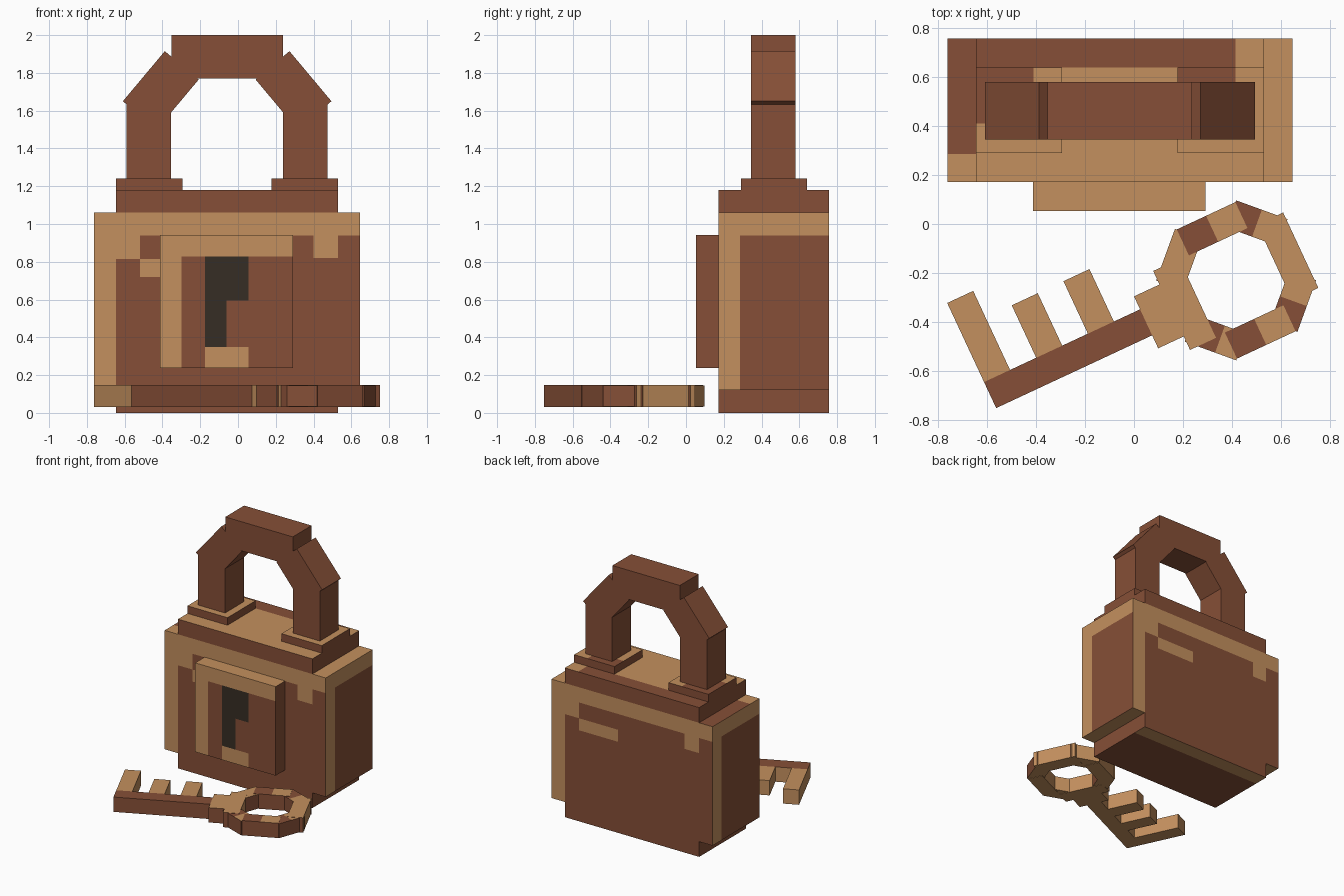
import bpy, bmesh, math
from mathutils import Matrix, Vector

if "Cube" in bpy.data.objects:
    bpy.data.objects.remove(bpy.data.objects["Cube"])

COLOURS = [("rust_brown", (0.238, 0.078, 0.038)),
           ("worn_tan", (0.552, 0.279, 0.112)),
           ("keyhole_dark", (0.037, 0.027, 0.018))]
BROWN, TAN, DARK = 0, 1, 2
MATS = []
for mat_name, rgb in COLOURS:
    m = bpy.data.materials.new(mat_name)
    m.diffuse_color = (*rgb, 1)
    m.use_nodes = True
    m.node_tree.nodes["Principled BSDF"].inputs["Base Color"].default_value = m.diffuse_color
    MATS.append(m)


def box(name, x, y, z, rule=None, cuts=((), (), ()), matrix=None):
    """Box from ranges, sliced at the cuts, each face coloured by rule(centre, normal)."""
    bm = bmesh.new()
    size = Matrix.Diagonal((x[1] - x[0], y[1] - y[0], z[1] - z[0], 1))
    mid = Matrix.Translation(((x[0] + x[1]) / 2, (y[0] + y[1]) / 2, (z[0] + z[1]) / 2))
    bmesh.ops.create_cube(bm, size=1, matrix=mid @ size)
    for axis in range(3):
        normal = Vector([float(i == axis) for i in range(3)])
        for c in cuts[axis]:
            bmesh.ops.bisect_plane(bm, geom=bm.verts[:] + bm.edges[:] + bm.faces[:],
                                   plane_co=normal * c, plane_no=normal)
    bm.normal_update()
    for f in bm.faces:
        f.material_index = rule(f.calc_center_median(), f.normal) if rule else BROWN
    if matrix:
        bm.transform(matrix)
    me = bpy.data.meshes.new(name)
    bm.to_mesh(me)
    bm.free()
    for m in MATS:
        me.materials.append(m)
    ob = bpy.data.objects.new(name, me)
    bpy.context.collection.objects.link(ob)
    return ob


# ---- Lock body ----
CX = -0.0575          # middle of the lock
Y0, Y1 = 0.172, 0.757


def body_rule(c, n):
    x, y, z = c
    if n.z > 0.5:
        return BROWN if (y > 0.64 and x < 0.42) or (x < -0.645 and y > 0.29) else TAN
    if n.z < -0.5 or z > 0.94:
        return TAN
    if abs(n.x) > 0.5:
        return TAN if (y < 0.285 if n.x > 0 else y > 0.645) else BROWN
    if n.y > 0:
        x = 2 * CX - x  # back repeats the front, turned around
    worn = (x < -0.645 or (x < -0.52 and z > 0.815)
            or (-0.52 < x < -0.18 and 0.72 < z < 0.815)
            or (0.4 < x < 0.53 and z > 0.82))
    return TAN if worn else BROWN


fx = [-0.645, -0.52, -0.18, 0.4, 0.53]
box("lock_body", (-0.762, 0.647), (Y0, Y1), (0.12, 1.06), body_rule,
    (fx + [2 * CX - v for v in fx] + [0.42], (0.285, 0.645), (0.72, 0.815, 0.82, 0.94)))
box("lock_base", (-0.645, 0.53), (Y0, Y1), (0, 0.12),
    lambda c, n: TAN if n.z < -0.5 and c.y > 0.64 else BROWN, ((), (0.64,), ()))
box("lock_cap", (-0.645, 0.53), (Y0, Y1), (1.06, 1.18),
    lambda c, n: TAN if n.z > 0.5 and not (c.y > 0.64 and c.x < 0.415) else BROWN,
    ((0.415,), (0.64,), ()))

# Shackle pads
box("left_pad", (-0.645, -0.295), (0.29, 0.64), (1.18, 1.24),
    lambda c, n: TAN if n.z > 0.5 and not (c.x < -0.41 and c.y > 0.41) else BROWN,
    ((-0.41,), (0.41,), ()))
box("right_pad", (0.177, 0.53), (0.29, 0.64), (1.18, 1.24),
    lambda c, n: TAN if n.z > 0.5 and not (c.x < 0.415 and c.y > 0.525) else BROWN,
    ((0.415,), (0.525,), ()))


# ---- Face plate with keyhole ----
def plate_rule(c, n):
    x, y, z = c
    if n.z > 0.5:
        return TAN
    if n.y > -0.5:
        return BROWN
    if z > 0.827 or x < -0.3:
        return TAN
    if -0.175 < x < 0.055:
        if z > 0.595 or (z > 0.355 and x < -0.06):
            return DARK
        if z < 0.35:
            return TAN
    return BROWN


box("keyhole_plate", (-0.412, 0.292), (0.053, Y0), (0.238, 0.942), plate_rule,
    ((-0.3, -0.175, -0.06, 0.055), (), (0.35, 0.595, 0.827)))

# ---- Shackle ----
SY = (0.345, 0.58)
box("shackle_top", (CX - 0.295, CX + 0.295), SY, (1.77, 2.0))
for s, side in ((-1, "left"), (1, "right")):
    xs = sorted((CX + s * 0.297, CX + s * 0.532))
    box(side + "_shackle_leg", xs, SY, (1.24, 1.632))
    # outer edge runs from (0.552, 1.65) to (0.33, 1.915) away from the middle
    a, b = Vector((0.552, 0, 1.65)), Vector((0.33, 0, 1.915))
    d = (b - a).normalized()
    inward = Vector((-d.z, 0, d.x))
    centre = (a + b) / 2 + inward * 0.117
    angle = math.atan2(d.z, d.x) * s if s > 0 else math.atan2(d.z, -d.x)
    half = (b - a).length / 2
    place = (Matrix.Translation((CX + s * centre.x, 0, centre.z))
             @ Matrix.Rotation(-angle, 4, 'Y'))
    box(side + "_shackle_bend", (-half, half), SY, (-0.117, 0.117), matrix=place)

# ---- Key, lying flat, long axis turned 25 degrees ----
TURN = Matrix.Rotation(math.radians(25), 4, 'Z')
V0 = -0.385           # key axis
KZ = (0.031, 0.148)
H = 0.0586            # half thickness of the key


def shaft_rule(c, n):
    return BROWN if n.z > 0.5 or n.y < -0.5 else TAN


def tan_rule(c, n):
    return BROWN if n.y < -0.5 else TAN


box("key_shaft", (-0.828, -0.125), (V0 - H, V0 + H), KZ, shaft_rule, matrix=TURN)
for i, (u, top) in enumerate(((-0.828, 0.03), (-0.593, -0.09), (-0.36, -0.09))):
    box(f"key_tooth_{i + 1}", (u, u + 2 * H), (V0 + H, top), KZ, tan_rule, matrix=TURN)
box("key_collar", (-0.125, -0.008), (V0 - 0.117, V0 + 0.117), KZ, tan_rule, matrix=TURN)

# Ring of eight bars: half length, brown span along the bar's top
RING = [(0.17, None), (0.112, (0, 1)), (0.132, (0, 1)), (0.112, (0.06, 1)),
        (0.178, None), (0.112, (-0.06, 0.02)), (0.132, (-1, 0)), (0.112, (-1, 0))]
for k, (half, span) in enumerate(RING):
    ang = math.radians(45 * k)
    outer = 0.307 if k % 2 else 0.291
    drop = 0.002 if k % 2 else 0    # corner bars sit a hair lower

    def ring_rule(c, n, ang=ang, span=span):
        if n.z > 0.5:
            return BROWN if span and span[0] < c.y < span[1] else TAN
        if n.z < -0.5:
            return TAN
        facing = n.x * math.sin(ang) + n.y * math.cos(ang)
        return BROWN if facing < -0.4 else TAN

    place = TURN @ Matrix.Translation((0.281, V0, 0)) @ Matrix.Rotation(ang, 4, 'Z')
    box(f"key_ring_bar_{k + 1}", (outer - 2 * H, outer), (-half, half),
        (KZ[0] + drop, KZ[1] - drop), ring_rule, ((), span or (), ()), place)
